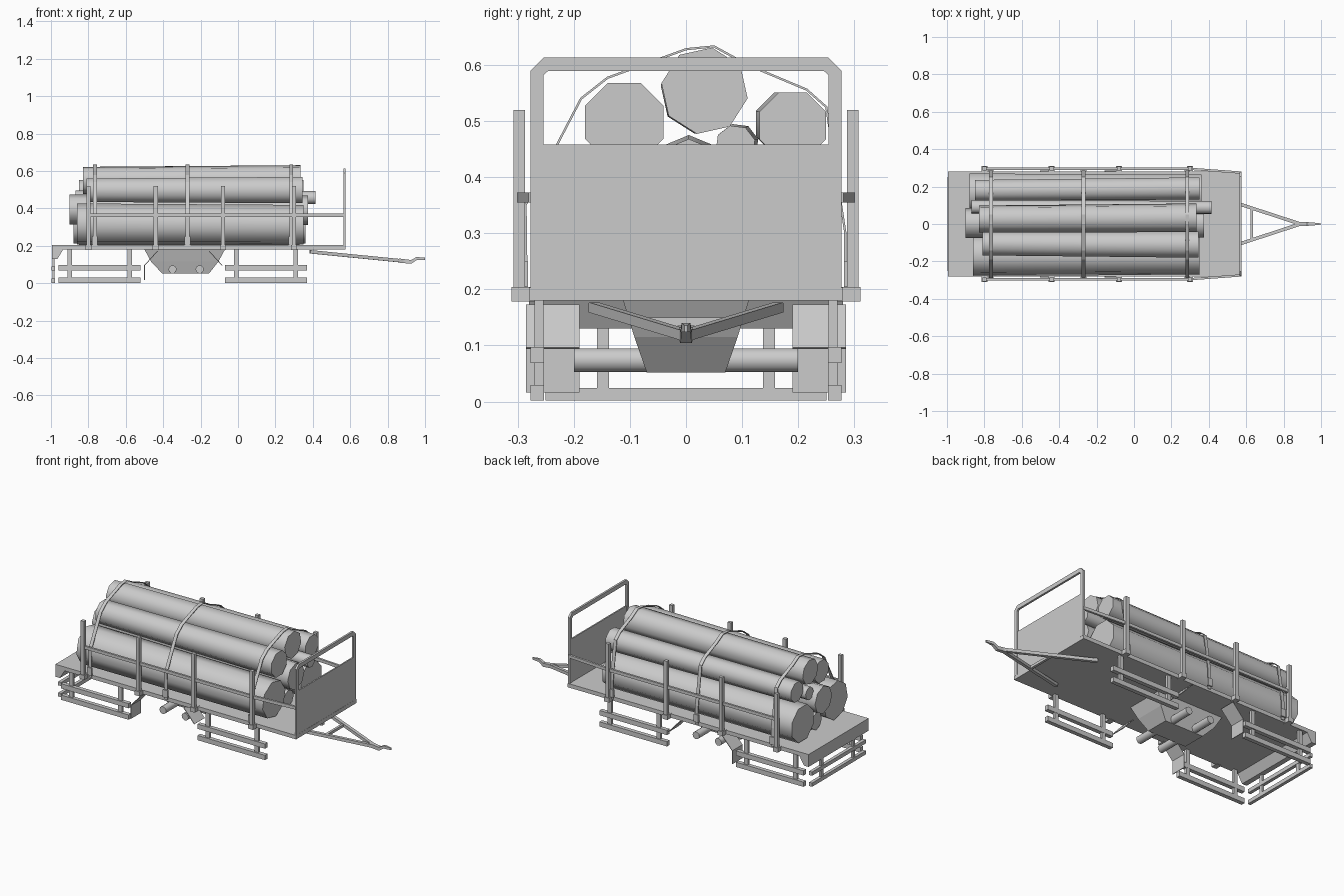
import bpy, bmesh, math
from mathutils import Vector


def make(name, bm, smooth=None):
    bmesh.ops.recalc_face_normals(bm, faces=bm.faces[:])
    me = bpy.data.meshes.new(name)
    bm.to_mesh(me)
    bm.free()
    ob = bpy.data.objects.new(name, me)
    bpy.context.collection.objects.link(ob)
    if smooth:
        bpy.ops.object.select_all(action='DESELECT')
        ob.select_set(True)
        bpy.context.view_layer.objects.active = ob
        bpy.ops.object.shade_smooth_by_angle(angle=math.radians(smooth))
    return ob


def box(name, x0, x1, y0, y1, z0, z1):
    bm = bmesh.new()
    bmesh.ops.create_cube(bm, size=1)
    for v in bm.verts:
        v.co = Vector(((x0 + x1) / 2 + v.co.x * (x1 - x0),
                       (y0 + y1) / 2 + v.co.y * (y1 - y0),
                       (z0 + z1) / 2 + v.co.z * (z1 - z0)))
    return make(name, bm)


def loft(name, rings, smooth=None):
    """Skin closed rings of equal point count and cap both ends."""
    bm = bmesh.new()
    rs = [[bm.verts.new(p) for p in r] for r in rings]
    n = len(rs[0])
    for a, b in zip(rs, rs[1:]):
        for i in range(n):
            j = (i + 1) % n
            bm.faces.new((a[i], a[j], b[j], b[i]))
    bm.faces.new(rs[0])
    bm.faces.new(rs[-1])
    return make(name, bm, smooth)


def bar(name, p, q, w, h, sides=4):
    """Straight bar or rod between two points."""
    p, q = Vector(p), Vector(q)
    d = (q - p).normalized()
    s = d.cross(Vector((0, 0, 1))).normalized()
    u = s.cross(d)
    if sides == 4:
        offs = [s * a * w / 2 + u * b * h / 2 for a, b in ((-1, -1), (1, -1), (1, 1), (-1, 1))]
    else:
        offs = [s * math.cos(t) * w / 2 + u * math.sin(t) * h / 2
                for t in (2 * math.pi * i / sides for i in range(sides))]
    return loft(name, [[p + o for o in offs], [q + o for o in offs]], 50 if sides > 4 else None)


def sheet(name, pts, axis, lo, hi, t):
    """Thin sheet: an open profile swept along x (yz points) or y (xz points)."""
    bm = bmesh.new()
    at = (lambda p, k: (k, p[0], p[1])) if axis == 'x' else (lambda p, k: (p[0], k, p[1]))
    a = [bm.verts.new(at(p, lo)) for p in pts]
    b = [bm.verts.new(at(p, hi)) for p in pts]
    for i in range(len(pts) - 1):
        bm.faces.new((a[i], a[i + 1], b[i + 1], b[i]))
    ob = make(name, bm)
    m = ob.modifiers.new('thickness', 'SOLIDIFY')
    m.thickness = t
    m.offset = 0
    return ob


# flatbed deck with sloped rear apron
prof = [(-0.995, 0.13), (-0.965, 0.13), (-0.935, 0.18), (0.575, 0.18), (0.575, 0.203), (-0.995, 0.203)]
loft('deck', [[(x, y, z) for x, z in prof] for y in (-0.28, 0.28)])

# headboard: panel and chamfered tube frame
sheet('headboard_panel', [(0.57, 0.203), (0.57, 0.458)], 'y', -0.258, 0.258, 0.008)
outer = [(-0.277, 0.2), (-0.277, 0.59), (-0.254, 0.613), (0.254, 0.613), (0.277, 0.59), (0.277, 0.2)]
inner = [(-0.254, 0.2), (-0.254, 0.582), (-0.246, 0.589), (0.246, 0.589), (0.254, 0.582), (0.254, 0.2)]
loft('headboard_frame', [[(x, *o), (x, *i), (x + 0.012, *i), (x + 0.012, *o)]
                         for x, o, i in ((0.564, o, i) for o, i in zip(outer, inner))])

# logs: x0, x1, (y, z, radius) at each end, turn in degrees
logs = [
    (-0.86, 0.35, (-0.167, 0.316, 0.112), (-0.165, 0.312, 0.108), 10),
    (-0.88, 0.36, (0.170, 0.313, 0.108), (0.168, 0.308, 0.104), 22.5),
    (-0.85, 0.33, (0.0, 0.253, 0.05), (0.0, 0.251, 0.047), 0),
    (-0.90, 0.375, (0.005, 0.395, 0.08), (0.005, 0.39, 0.078), 0),
    (-0.87, 0.415, (0.092, 0.458, 0.038), (0.088, 0.457, 0.036), 15),
    (-0.81, 0.345, (-0.105, 0.497, 0.068), (-0.11, 0.498, 0.076), 22.5),
    (-0.83, 0.335, (0.027, 0.55, 0.073), (0.033, 0.554, 0.078), 35),
    (-0.85, 0.35, (0.180, 0.495, 0.06), (0.19, 0.492, 0.064), 22.5),
]
for i, (x0, x1, a, b, turn) in enumerate(logs):
    rings = []
    for x, (y, z, r) in ((x0, a), (x1, b)):
        rings.append([(x, y + r * math.cos(t), z + r * math.sin(t))
                      for t in (math.radians(turn + 45 * k) for k in range(8))])
    loft('log_%d' % (i + 1), rings, 50)

# tie-down straps over the load, with ratchets
strap = [(-0.284, 0.19), (-0.286, 0.35), (-0.187, 0.54), (-0.14, 0.577), (0.0, 0.628), (0.05, 0.633),
         (0.11, 0.60), (0.215, 0.556), (0.25, 0.525), (0.284, 0.3), (0.284, 0.19)]
for i, x in enumerate((-0.765, -0.27, 0.285)):
    sheet('strap_%d' % (i + 1), strap, 'x', x - 0.01, x + 0.01, 0.004)
    for s in (-1, 1):
        box('strap_ratchet', x - 0.015, x + 0.015, s * 0.288 - 0.006, s * 0.288 + 0.006, 0.205, 0.25)

for s in (-1, 1):
    # side stakes with base brackets
    for x in (-0.8, -0.44, -0.08, 0.3):
        box('side_stake', x - 0.011, x + 0.011, s * 0.297 - 0.01, s * 0.297 + 0.01, 0.2, 0.52)
        box('stake_bracket', x - 0.016, x + 0.016, s * 0.29 - 0.021, s * 0.29 + 0.021, 0.178, 0.204)
    # side rail running into the headboard
    bar('side_rail', (-0.81, s * 0.295, 0.364), (0.3, s * 0.295, 0.364), 0.012, 0.018)
    bar('front_side_rail', (0.3, s * 0.295, 0.364), (0.572, s * 0.275, 0.364), 0.012, 0.018)
    # side underrun guards
    for x in (-0.74, 0.15):
        for z in (0.016, 0.083):
            box('side_guard_rail', x - 0.22, x + 0.22, s * 0.265 - 0.012, s * 0.265 + 0.012, z - 0.014, z + 0.014)
        for d in (-0.16, 0.16):
            box('side_guard_post', x + d - 0.012, x + d + 0.012, s * 0.262 - 0.008, s * 0.262 + 0.008, 0.002, 0.182)
    # mudguards around the missing wheels
    y0, y1 = sorted((s * 0.19, s * 0.285))
    sheet('rear_mudguard', [(-0.43, 0.172), (-0.5, 0.095), (-0.5, 0.016)], 'y', y0, y1, 0.004)
    sheet('front_mudguard', [(-0.155, 0.172), (-0.085, 0.095)], 'y', y0, y1, 0.004)
    # rear guard posts
    box('rear_guard_post', -0.992, -0.98, s * 0.148 - 0.011, s * 0.148 + 0.011, 0.01, 0.135)
    # drawbar arms
    bar('drawbar_arm', (0.385, s * 0.165, 0.168), (0.89, 0, 0.118), 0.018, 0.018)

# rear underrun rails
for z in (0.013, 0.078):
    box('rear_guard_rail', -0.997, -0.978, -0.25, 0.25, z - 0.011, z + 0.011)

# tapered chassis block under the deck and two axles
loft('chassis_block', [[(cx + a * hx, b * hy, z) for a, b in ((-1, -1), (1, -1), (1, 1), (-1, 1))]
                       for cx, hx, hy, z in ((-0.28, 0.125, 0.07, 0.052), (-0.285, 0.18, 0.092, 0.115),
                                             (-0.285, 0.215, 0.112, 0.18))])
for x in (-0.35, -0.205):
    bar('axle', (x, -0.2, 0.074), (x, 0.2, 0.074), 0.044, 0.044, 10)

# drawbar cross member and hitch
box('drawbar_cross_bar', 0.623, 0.637, -0.085, 0.085, 0.135, 0.15)
hitch = [(0.86, 0.012, 0.121, 0.011), (0.925, 0.01, 0.114, 0.01), (0.955, 0.008, 0.132, 0.008), (1.0, 0.003, 0.13, 0.006)]
loft('hitch', [[(x, a * w, z + b * h) for a, b in ((-1, -1), (1, -1), (1, 1), (-1, 1))]
               for x, w, z, h in hitch])
